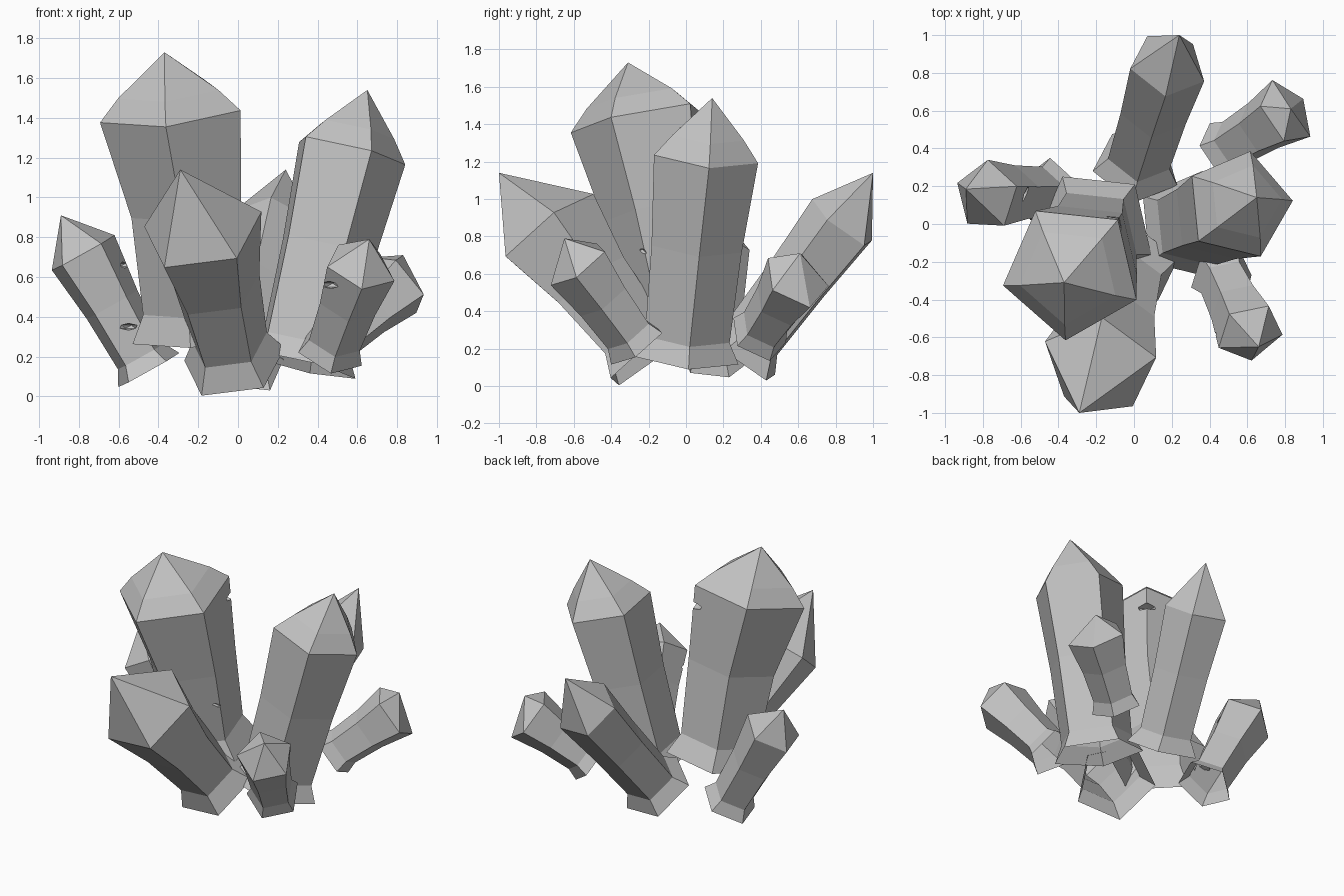
import bpy, bmesh, math
from mathutils import Vector

if "Cube" in bpy.data.objects:
    bpy.data.objects.remove(bpy.data.objects["Cube"], do_unlink=True)

# One grey stone colour
stone = bpy.data.materials.new("grey_crystal")
stone.use_nodes = True
grey = (0.54, 0.54, 0.54, 1)
stone.diffuse_color = grey
stone.node_tree.nodes["Principled BSDF"].inputs["Base Color"].default_value = grey

SIDES = 5


def make_object(name, bm):
    mesh = bpy.data.meshes.new(name)
    bm.to_mesh(mesh)
    bm.free()
    mesh.materials.append(stone)
    obj = bpy.data.objects.new(name, mesh)
    bpy.context.collection.objects.link(obj)
    return obj


def crystal(name, foot, shoulder, apex, corner, radii, flare, bulge=1.0, bend=(0, 0, 0)):
    """Five-sided shard: open flared foot, widening shaft and a pointed tip.
    corner is a point on the shoulder that fixes the roll; bend moves mid-shaft."""
    foot, shoulder, apex = Vector(foot), Vector(shoulder), Vector(apex)
    axis = (shoulder - foot).normalized()
    u = Vector(corner) - shoulder
    u = (u - axis * u.dot(axis)).normalized()
    v = axis.cross(u)
    r_foot, r_low, r_top = radii
    low = foot + axis * flare
    levels = [(foot, r_foot), (low, r_low),
              (low.lerp(shoulder, 0.5) + Vector(bend), r_low + 0.28 * (r_top - r_low)),
              (shoulder, r_top),
              (shoulder.lerp(apex, 0.35), r_top * 0.65 * bulge)]
    bm = bmesh.new()
    rings = []
    for centre, r in levels:
        angles = [math.tau * i / SIDES for i in range(SIDES)]
        rings.append([bm.verts.new(centre + r * (math.cos(a) * u + math.sin(a) * v))
                      for a in angles])
    tip = bm.verts.new(apex)
    for i in range(SIDES):
        j = (i + 1) % SIDES
        for a, b in zip(rings, rings[1:]):
            bm.faces.new((a[i], a[j], b[j], b[i]))
        bm.faces.new((rings[-1][i], rings[-1][j], tip))
    return make_object(name, bm)


def chip(obj, place, size):
    """Cut a small wedge-shaped notch out of a crystal."""
    bm = bmesh.new()
    bmesh.ops.create_icosphere(bm, subdivisions=1, radius=size)
    bmesh.ops.scale(bm, vec=(1.4, 1.4, 0.5), verts=bm.verts)
    bmesh.ops.translate(bm, vec=place, verts=bm.verts)
    cutter = make_object(f"{obj.name}_chip_cutter", bm)
    cutter.hide_render = True
    cutter.hide_set(True)
    mod = obj.modifiers.new("chip", 'BOOLEAN')
    mod.operation = 'DIFFERENCE'
    mod.solver = 'FLOAT'
    mod.object = cutter


# Large crystals
tall = crystal("tall_crystal", (-.21, -.03, .31), (-.33, -.25, 1.43), (-.37, -.31, 1.73),
               (.01, -.40, 1.44), (.33, .26, .375), .14, 1.1, (.025, 0, 0))
crystal("right_crystal", (.30, -.01, .16), (.555, .10, 1.235), (.65, .14, 1.54),
        (.83, .12, 1.14), (.30, .24, .295), .11, 1.06)
crystal("front_crystal", (-.02, -.21, .16), (-.18, -.74, .83), (-.29, -1, 1.14),
        (.11, -.71, .93), (.27, .20, .315), .13)
crystal("back_crystal", (.01, .30, .165), (.18, .84, .87), (.24, 1, 1.14),
        (.37, .74, .87), (.24, .175, .21), .1)

# Small crystals
side = crystal("small_side_crystal", (-.45, .165, .13), (-.78, .15, .72), (-.89, .185, .91),
               (-.89, 0, .67), (.185, .14, .19), .08)
near = crystal("small_front_crystal", (.46, -.26, .22), (.615, -.575, .65), (.66, -.65, .79),
               (.78, -.59, .59), (.175, .14, .185), .08)
crystal("small_back_crystal", (.465, .385, .265), (.805, .59, .57), (.83, .61, .71),
        (.95, .5, .55), (.165, .135, .19), .08)

# Chipped edges
chip(tall, (-.09, .02, 1.37), .05)
chip(tall, (.03, -.27, .72), .05)
chip(near, (.46, -.61, .56), .04)
chip(side, (-.58, .16, .66), .035)
chip(side, (-.55, .04, .35), .035)
